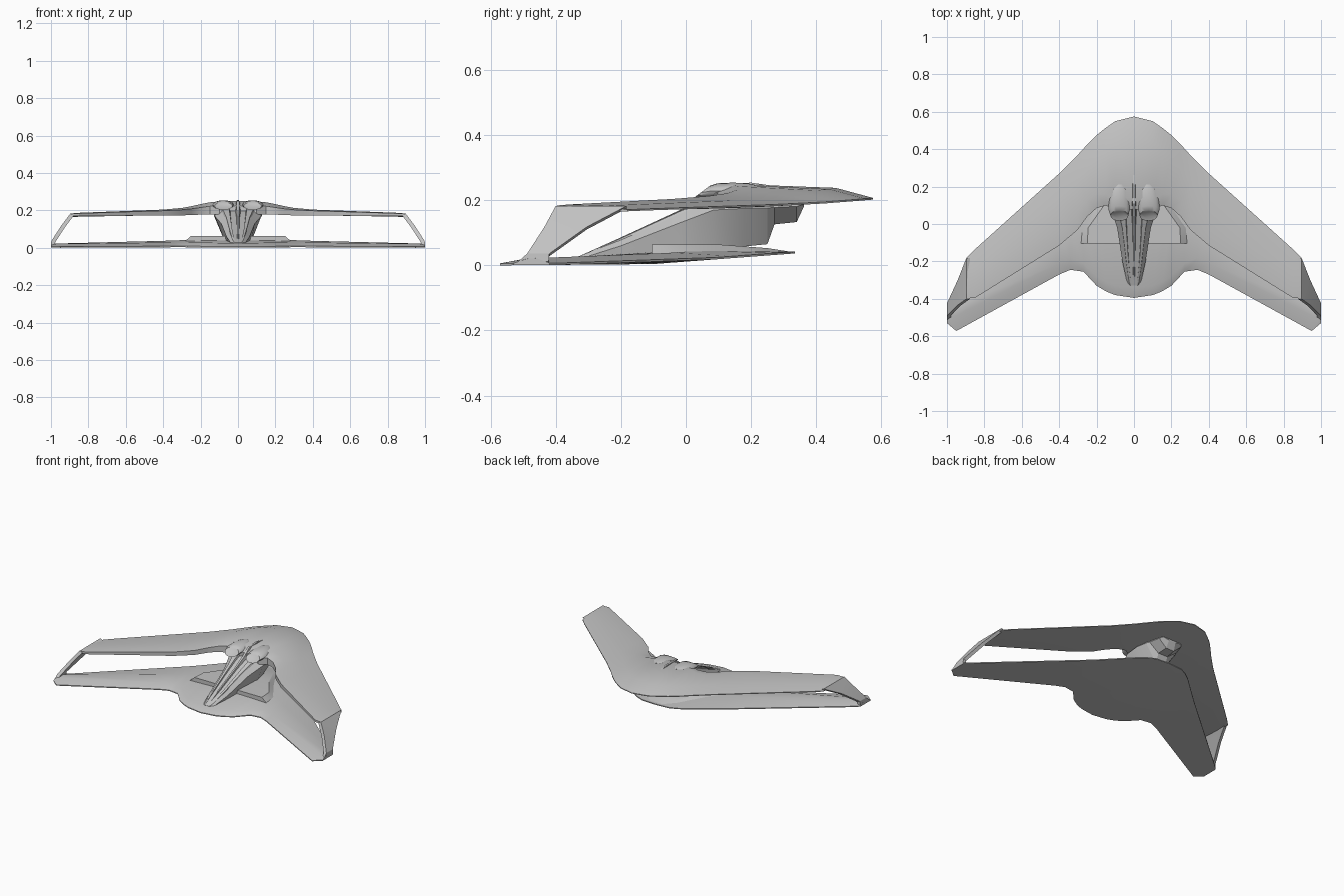
import bpy, bmesh, math

cube = bpy.data.objects.get("Cube")
if cube:
    bpy.data.objects.remove(cube, do_unlink=True)

grey = bpy.data.materials.new("hull_grey")
grey.use_nodes = True
grey.diffuse_color = (0.55, 0.55, 0.55, 1)
grey.node_tree.nodes["Principled BSDF"].inputs["Base Color"].default_value = (0.55, 0.55, 0.55, 1)


def loft(name, rings, mirror=False, cap_start=True, smooth=28):
    """Skin a row of equal-sized closed rings; optionally mirror across x."""
    bm = bmesh.new()
    rows = [[bm.verts.new(p) for p in ring] for ring in rings]
    n = len(rows[0])
    for a, b in zip(rows, rows[1:]):
        for i in range(n):
            j = (i + 1) % n
            bm.faces.new((a[i], a[j], b[j], b[i]))
    if cap_start:
        bm.faces.new(rows[0])
    bm.faces.new(rows[-1])
    bmesh.ops.recalc_face_normals(bm, faces=bm.faces)
    mesh = bpy.data.meshes.new(name)
    bm.to_mesh(mesh)
    bm.free()
    mesh.materials.append(grey)
    obj = bpy.data.objects.new(name, mesh)
    bpy.context.collection.objects.link(obj)
    if mirror:
        mod = obj.modifiers.new("mirror", 'MIRROR')
        mod.use_clip = True
    bpy.ops.object.select_all(action='DESELECT')
    obj.select_set(True)
    bpy.context.view_layer.objects.active = obj
    bpy.ops.object.shade_smooth_by_angle(angle=math.radians(smooth))
    return obj


# Upper wing: x, front y, front bottom z, front top z, crest y, z, aft crest y, z, rear y, z
upper = [
    (0.00, 0.08, 0.178, 0.225, 0.14, 0.250, 0.46, 0.238, 0.575, 0.204),
    (0.10, 0.07, 0.178, 0.222, 0.14, 0.248, 0.44, 0.234, 0.550, 0.202),
    (0.15, 0.10, 0.178, 0.222, 0.16, 0.243, 0.40, 0.230, 0.515, 0.199),
    (0.20, 0.085, 0.177, 0.215, 0.16, 0.233, 0.36, 0.222, 0.475, 0.196),
    (0.25, 0.04, 0.175, 0.208, 0.13, 0.222, 0.30, 0.214, 0.425, 0.192),
    (0.30, -0.03, 0.173, 0.203, 0.07, 0.213, 0.24, 0.207, 0.370, 0.189),
    (0.40, -0.115, 0.172, 0.198, -0.04, 0.204, 0.14, 0.199, 0.270, 0.184),
    (0.85, -0.395, 0.170, 0.184, -0.36, 0.187, -0.23, 0.184, -0.135, 0.170),
    (0.895, -0.397, 0.168, 0.181, -0.36, 0.183, -0.26, 0.180, -0.180, 0.168),
]
loft("upper_wing", [
    [(x, f, fb), (x, f, ft), (x, c, cz), (x, a, az), (x, r, rz + 0.003),
     (x, r, rz - 0.002), (x, (f + r) / 2, (fb + rz) / 2 - 0.004)]
    for x, f, fb, ft, c, cz, a, az, r, rz in upper], True, False)

# Lower wing with rounded foreplane: x, front y, bevel y, bevel z, crest y, z, rear y
lower = [
    (0.00, -0.395, -0.34, 0.026, 0.05, 0.050, 0.335),
    (0.10, -0.380, -0.33, 0.026, 0.05, 0.049, 0.328),
    (0.15, -0.360, -0.31, 0.027, 0.05, 0.048, 0.305),
    (0.20, -0.330, -0.28, 0.027, 0.04, 0.046, 0.270),
    (0.27, -0.255, -0.21, 0.029, 0.00, 0.042, 0.208),
    (0.34, -0.245, -0.18, 0.029, -0.04, 0.039, 0.146),
    (0.40, -0.270, -0.21, 0.028, -0.08, 0.037, 0.093),
    (0.95, -0.572, -0.49, 0.021, -0.44, 0.023, -0.375),
    (1.00, -0.530, -0.49, 0.020, -0.46, 0.022, -0.420),
]


def underside(y):
    return max(0.0, 0.004 + 0.075 * (y + 0.1)) if y > -0.1 else 0.004 * max(0, (y + 0.57) / 0.47)


loft("lower_wing", [
    [(x, f, underside(f)), (x, f, underside(f) + 0.006), (x, b, bz), (x, c, cz),
     (x, r, underside(r) + 0.006), (x, r, underside(r)), (x, -0.1 - 0.4 * x, underside(-0.1 - 0.4 * x))]
    for x, f, b, bz, c, cz, r in lower], True, False)

# Wing tip struts: x, front y, rear y, z
struts = [(0.888, -0.400, -0.182, 0.183), (0.937, -0.435, -0.305, 0.118),
          (0.990, -0.488, -0.420, 0.036), (0.992, -0.515, -0.422, 0.012)]
loft("wing_tip_strut", [
    [(x - 0.012, f, z - 0.008), (x + 0.008, f, z), (x + 0.008, r, z), (x - 0.012, r, z - 0.008)]
    for x, f, r, z in struts], True)

# Raised deck on the lower wing
loft("lower_deck", [
    [(-w, y, z0), (-w + s, y, z1), (w - s, y, z1), (w, y, z0)]
    for y, w, s, z0, z1 in [(-0.105, 0.29, 0.04, 0.030, 0.064), (-0.02, 0.285, 0.04, 0.034, 0.064),
                            (0.10, 0.20, 0.04, 0.040, 0.064), (0.25, 0.12, 0.03, 0.036, 0.053),
                            (0.32, 0.06, 0.02, 0.037, 0.042)]])

# Slanted fuselage: y, bottom z, half width, waist z, half width, top z, half width
body = [
    (-0.330, 0.012, 0.022, 0.020, 0.030, 0.028, 0.018),
    (-0.310, 0.012, 0.035, 0.025, 0.038, 0.036, 0.026),
    (-0.200, 0.025, 0.052, 0.060, 0.062, 0.078, 0.042),
    (-0.020, 0.040, 0.072, 0.130, 0.090, 0.157, 0.065),
    (0.085, 0.050, 0.078, 0.170, 0.125, 0.200, 0.090),
    (0.180, 0.058, 0.060, 0.175, 0.130, 0.210, 0.100),
    (0.250, 0.065, 0.035, 0.176, 0.115, 0.210, 0.100),
    (0.272, 0.126, 0.035, 0.178, 0.105, 0.210, 0.090),
    (0.340, 0.133, 0.030, 0.181, 0.085, 0.210, 0.070),
    (0.362, 0.180, 0.025, 0.187, 0.070, 0.210, 0.060),
]
loft("fuselage", [
    [(-wb, y, zb), (-wm, y, zm), (-wt, y, zt), (wt, y, zt), (wm, y, zm), (wb, y, zb)]
    for y, zb, wb, zm, wm, zt, wt in body], smooth=15)

# Centre spine and side rails running from the nose up to the intakes
loft("centre_spine", [
    [(-w, y, z - 0.025), (-w * 0.5, y, z), (w * 0.5, y, z), (w, y, z - 0.025)]
    for y, z, w in [(-0.30, 0.040, 0.007), (-0.02, 0.169, 0.011), (0.06, 0.212, 0.014),
                    (0.11, 0.250, 0.014), (0.20, 0.254, 0.012), (0.30, 0.240, 0.006)]])
loft("nose_rail", [
    [(x - w, y, z - 0.025), (x - w * 0.6, y, z), (x + w * 0.6, y, z - 0.003), (x + w, y, z - 0.03)]
    for y, z, x, w in [(-0.32, 0.032, 0.020, 0.006), (-0.20, 0.086, 0.035, 0.010),
                       (-0.02, 0.168, 0.052, 0.018), (0.08, 0.212, 0.066, 0.030)]], True)

# Twin intake pods with raked oval mouths: y, centre x, centre z, half width, half height
pods = [(0.050, 0.078, 0.222, 0.040, 0.014), (0.045, 0.078, 0.223, 0.048, 0.021),
        (0.075, 0.080, 0.228, 0.056, 0.024), (0.140, 0.078, 0.230, 0.056, 0.024),
        (0.185, 0.076, 0.230, 0.045, 0.023), (0.210, 0.074, 0.230, 0.022, 0.018)]
N = 16
loft("intake_pod", [
    [(x + w * math.cos(2 * math.pi * i / N),
      y + max(0, 0.14 - y) * 14 * h * math.sin(2 * math.pi * i / N),
      z + h * math.sin(2 * math.pi * i / N)) for i in range(N)]
    for y, x, z, w, h in pods], True, smooth=40)
